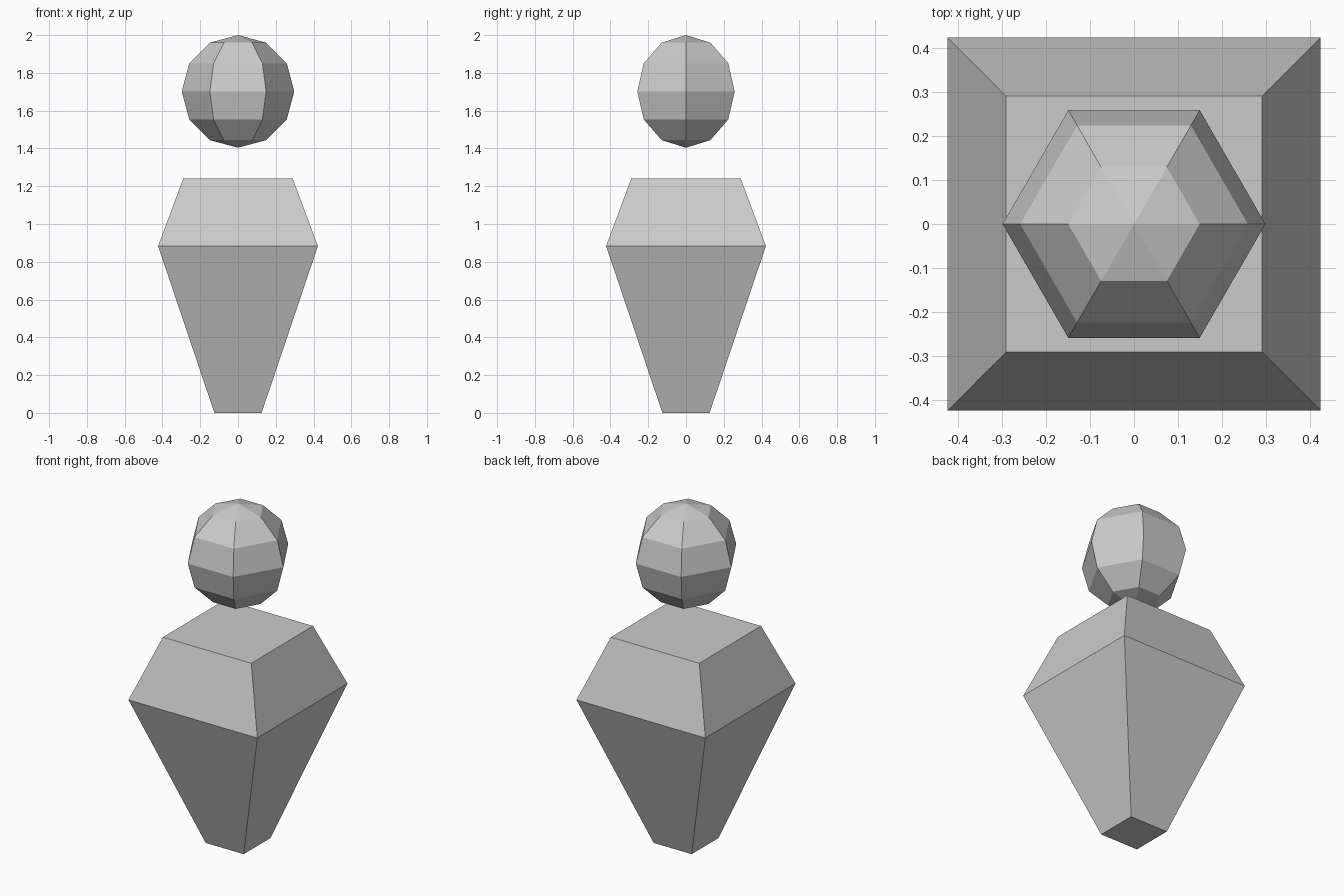
import bpy, bmesh, math

cube = bpy.data.objects.get("Cube")
if cube:
    bpy.data.objects.remove(cube, do_unlink=True)

grey = bpy.data.materials.new("light grey")
grey.use_nodes = True
colour = (0.6, 0.6, 0.6, 1)
grey.diffuse_color = colour
grey.node_tree.nodes["Principled BSDF"].inputs["Base Color"].default_value = colour


def lathe(name, profile, sides, turn=0.0):
    """Stack flat-shaded rings of (radius, height); a zero radius is a pole."""
    bm = bmesh.new()
    rings = []
    for radius, z in profile:
        count = sides if radius > 0 else 1
        angles = [turn + math.tau * i / sides for i in range(count)]
        rings.append([bm.verts.new((radius * math.cos(a), radius * math.sin(a), z))
                      for a in angles])
    for low, high in zip(rings, rings[1:]):
        for i in range(sides):
            j = (i + 1) % sides
            corners = [low[i % len(low)], low[j % len(low)],
                       high[j % len(high)], high[i % len(high)]]
            bm.faces.new(list(dict.fromkeys(corners)))
    for ring in (rings[0], rings[-1]):
        if len(ring) > 1:
            bm.faces.new(ring)
    bmesh.ops.recalc_face_normals(bm, faces=bm.faces)
    mesh = bpy.data.meshes.new(name)
    bm.to_mesh(mesh)
    bm.free()
    mesh.materials.append(grey)
    obj = bpy.data.objects.new(name, mesh)
    bpy.context.collection.objects.link(obj)
    return obj


# Tapered square body, widest at the shoulders
half_widths = [(0.125, 0), (0.423, 0.883), (0.29, 1.24)]
lathe("body", [(w * math.sqrt(2), z) for w, z in half_widths], 4, math.pi / 4)

# Floating six-sided ball head
head_radius, head_z, steps = 0.298, 1.702, 6
arc = [math.pi * k / steps for k in range(steps + 1)]
lathe("head", [(head_radius * math.sin(a) if 0 < k < steps else 0,
                head_z - head_radius * math.cos(a)) for k, a in enumerate(arc)], 6)
